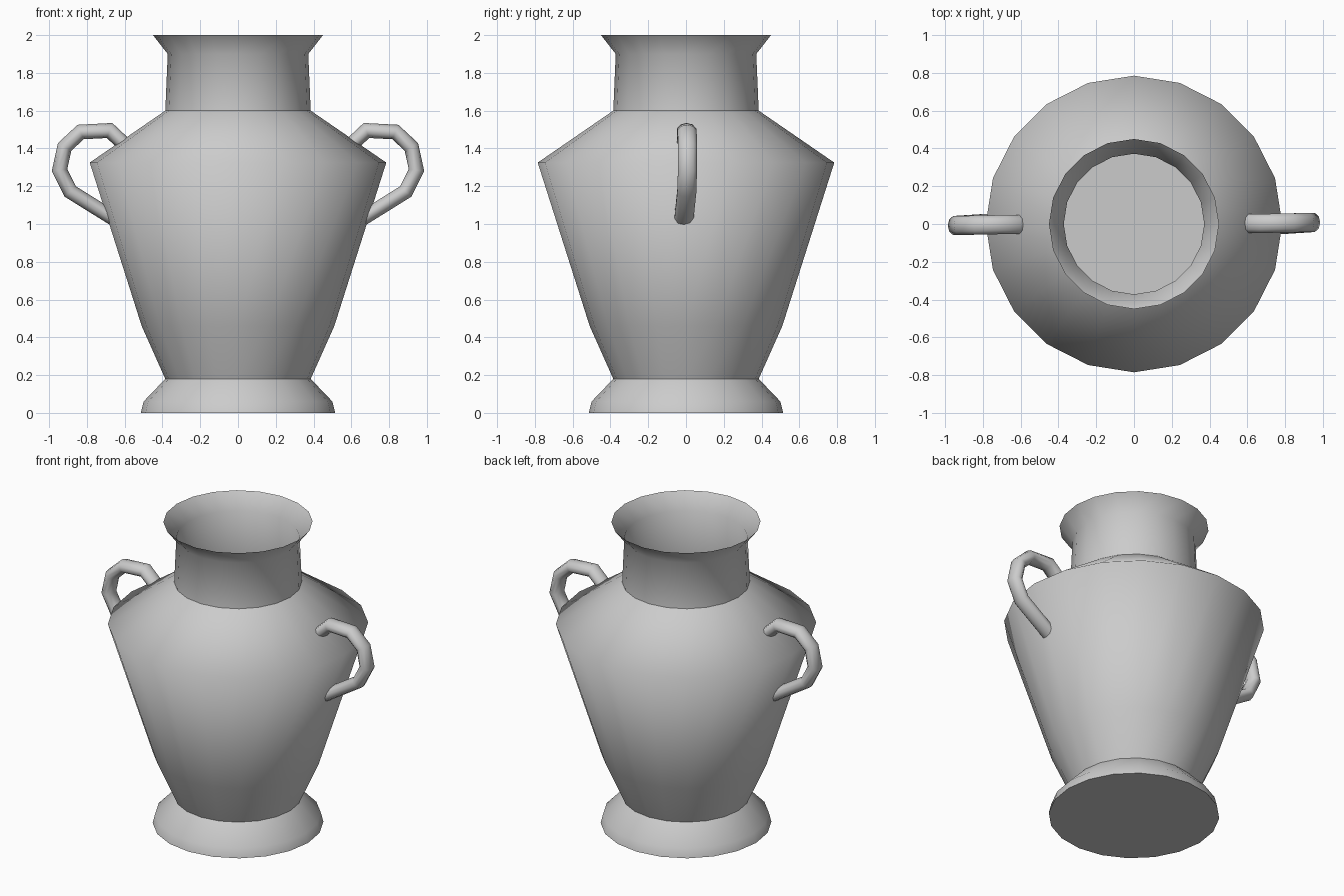
import bpy, bmesh
from math import sin, cos, pi
from mathutils import Vector

if "Cube" in bpy.data.objects:
    bpy.data.objects.remove(bpy.data.objects["Cube"])

SIDES = 20


def finish(name, bm, angle=None):
    mesh = bpy.data.meshes.new(name)
    bm.to_mesh(mesh)
    bm.free()
    obj = bpy.data.objects.new(name, mesh)
    bpy.context.collection.objects.link(obj)
    return obj


def skin(bm, rings):
    """Bridge successive closed rings with smooth quads."""
    for a, b in zip(rings, rings[1:]):
        n = len(a)
        for i in range(n):
            j = (i + 1) % n
            bm.faces.new((a[i], a[j], b[j], b[i])).smooth = True


def lathe(name, profile):
    bm = bmesh.new()
    rings = [[bm.verts.new((r * cos(2 * pi * i / SIDES), r * sin(2 * pi * i / SIDES), z))
              for i in range(SIDES)] for r, z in profile]
    skin(bm, rings)
    return bm


def handle(name, path, turn):
    """Oval tube along a path lying close to the xz plane, mitred at bends."""
    bm = bmesh.new()
    pts = [Vector(p) for p in path]
    rings = []
    for k, p in enumerate(pts):
        d_in = (p - pts[max(k - 1, 0)])
        d_out = (pts[min(k + 1, len(pts) - 1)] - p)
        d_in = d_in.normalized() if k else d_out.normalized()
        d_out = d_out.normalized() if k < len(pts) - 1 else d_in
        t = (d_in + d_out).normalized()
        side = Vector((t.z, 0, -t.x)).normalized() / max(t.dot(d_in), 0.5)
        ring = []
        for i in range(10):
            a = 2 * pi * i / 10
            q = p + side * (0.039 * cos(a)) + Vector((0, 0.053 * sin(a), 0))
            ring.append(bm.verts.new((q.x * turn, q.y * turn, q.z)))
        rings.append(ring)
    skin(bm, rings)
    bm.faces.new(rings[0])
    bm.faces.new(rings[-1])
    bmesh.ops.recalc_face_normals(bm, faces=bm.faces)
    return finish(name, bm)


# Foot with a flat closed base
foot = lathe("foot", [(0.515, 0), (0.50, 0.06), (0.385, 0.18)])
base = [foot.verts.new((0.515 * cos(2 * pi * i / SIDES), 0.515 * sin(2 * pi * i / SIDES), 0))
        for i in range(SIDES)]
foot.faces.new(base[::-1])
finish("foot", foot)

# Body and open flared neck
finish("body", lathe("body", [(0.385, 0.18), (0.51, 0.46), (0.785, 1.325), (0.385, 1.60)]))
finish("neck", lathe("neck", [(0.385, 1.60), (0.372, 1.90), (0.45, 2.0)]))

# Two handles, the second turned half way round
loop = [(0.595, 0.003, 1.415), (0.68, 0.003, 1.495), (0.833, 0.006, 1.487), (0.918, 0.008, 1.408),
        (0.945, 0.008, 1.285), (0.888, 0.004, 1.172), (0.66, -0.011, 1.03)]
handle("right_handle", loop, 1)
handle("left_handle", loop, -1)
